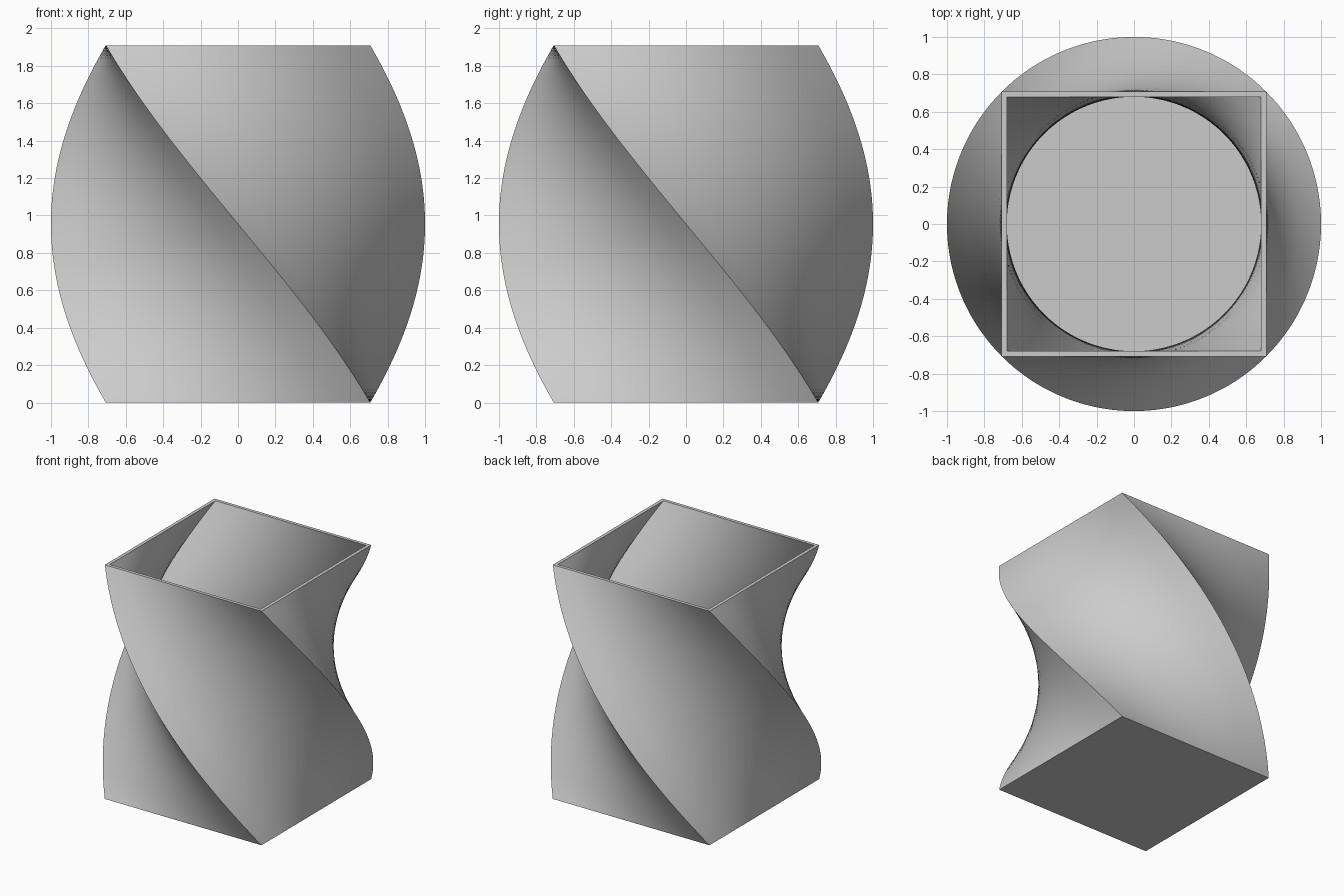
import bpy
import bmesh
import math
from mathutils import Matrix, Vector

cube = bpy.data.objects.get("Cube")
if cube:
    bpy.data.objects.remove(cube, do_unlink=True)

HEIGHT = 1.91
OUTER = math.sqrt(0.5)   # half side of the square outside
INNER = 0.68             # half side of the square inside
FLOOR = 0.03
STEPS = 96               # slices along the twist
CUTS = 8                 # divisions of each square side

grey = bpy.data.materials.new("plain_grey")
grey.use_nodes = True
colour = (0.6, 0.6, 0.6, 1)
grey.diffuse_color = colour
grey.node_tree.nodes["Principled BSDF"].inputs["Base Color"].default_value = colour


def square_ring(bm, half, z):
    """Square outline at height z, turned by the quarter twist."""
    twist = -math.pi / 2 * z / HEIGHT
    ring = []
    for side in range(4):
        turn = Matrix.Rotation(twist + side * math.pi / 2, 3, "Z")
        for i in range(CUTS):
            along = half * (2 * i / CUTS - 1)
            ring.append(bm.verts.new(turn @ Vector((along, -half, z))))
    return ring


# Twisted square vase: up the outside, over the rim, down the inside
bm = bmesh.new()
rings = [square_ring(bm, OUTER, HEIGHT * i / STEPS) for i in range(STEPS + 1)]
rings += [square_ring(bm, INNER, HEIGHT - (HEIGHT - FLOOR) * i / STEPS)
          for i in range(STEPS + 1)]
for low, high in zip(rings, rings[1:]):
    for i in range(len(low)):
        j = (i + 1) % len(low)
        bm.faces.new((low[i], low[j], high[j], high[i]))

# Underside and inner floor
bm.faces.new(rings[0][::-1])
bm.faces.new(rings[-1])
bmesh.ops.recalc_face_normals(bm, faces=bm.faces)

mesh = bpy.data.meshes.new("twisted_vase")
bm.to_mesh(mesh)
bm.free()
mesh.materials.append(grey)
vase = bpy.data.objects.new("twisted_vase", mesh)
bpy.context.collection.objects.link(vase)

# Smooth walls with sharp corners
bpy.ops.object.select_all(action="DESELECT")
vase.select_set(True)
bpy.context.view_layer.objects.active = vase
bpy.ops.object.shade_smooth_by_angle(angle=math.radians(30))
